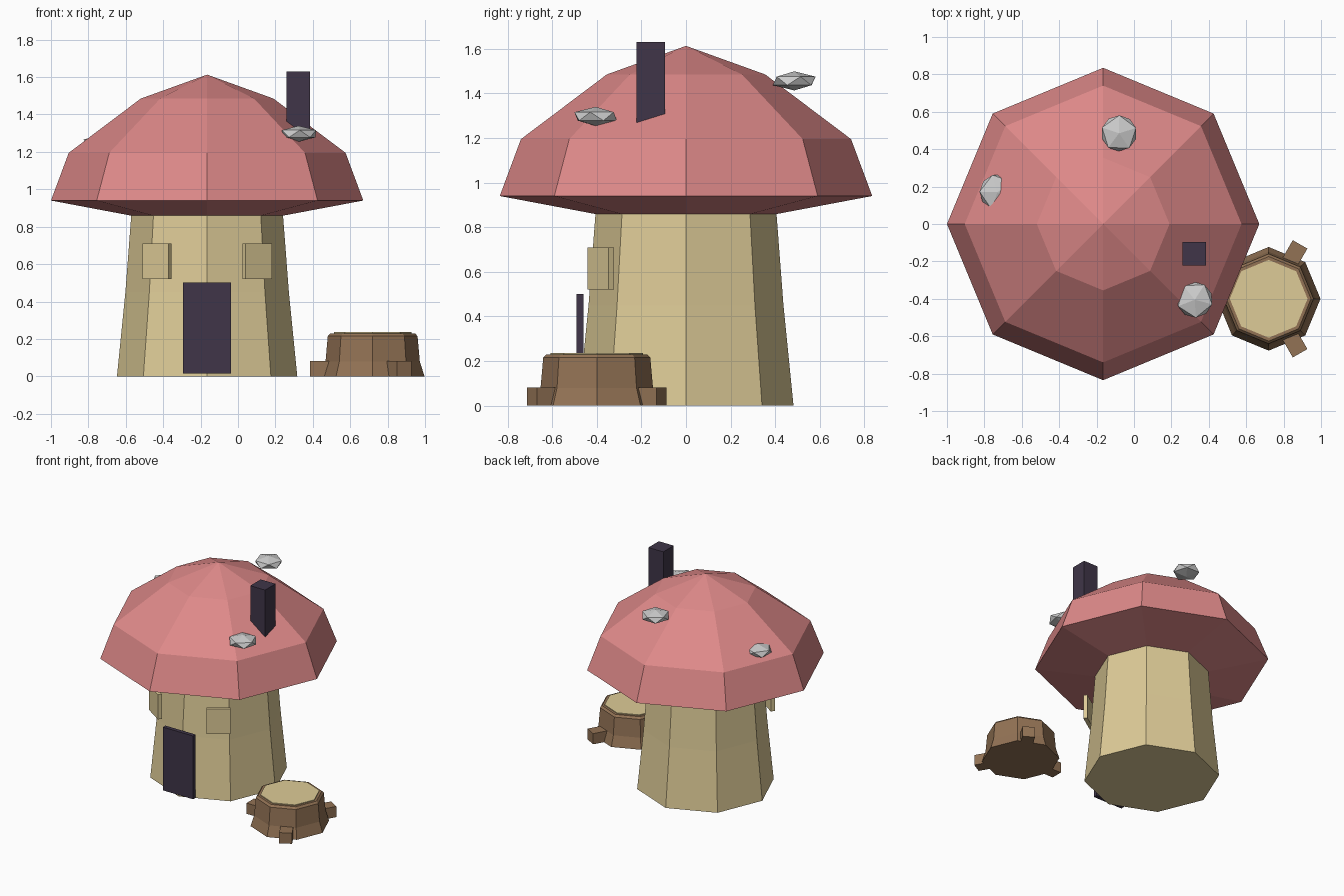
import bpy, bmesh
from math import cos, sin, pi, radians
from mathutils import Matrix, Vector

if "Cube" in bpy.data.objects:
    bpy.data.objects.remove(bpy.data.objects["Cube"])


def material(name, rgb):
    m = bpy.data.materials.new(name)
    m.diffuse_color = (*rgb, 1)
    m.use_nodes = True
    m.node_tree.nodes["Principled BSDF"].inputs["Base Color"].default_value = m.diffuse_color
    return m


CAP = material("cap red", (0.73, 0.25, 0.25))
CREAM = material("cream", (0.73, 0.60, 0.31))
DARK = material("dark plum", (0.05, 0.036, 0.065))
BARK = material("bark", (0.29, 0.17, 0.09))


def finish(name, bm, mat=None):
    bmesh.ops.recalc_face_normals(bm, faces=bm.faces)
    me = bpy.data.meshes.new(name)
    bm.to_mesh(me)
    bm.free()
    if mat:
        me.materials.append(mat)
    ob = bpy.data.objects.new(name, me)
    bpy.context.collection.objects.link(ob)
    return ob


def lathe(name, cx, cy, profile, mat, n=8):
    """Closed n-sided body from (radius, z) points; radius 0 makes a tip."""
    bm = bmesh.new()
    rings = []
    for r, z in profile:
        count = n if r > 0 else 1
        rings.append([bm.verts.new((cx + r * cos(2 * pi * i / n),
                                    cy + r * sin(2 * pi * i / n), z))
                      for i in range(count)])
    for a, b in zip(rings, rings[1:]):
        for i in range(n):
            j = (i + 1) % n
            if len(b) == 1:
                bm.faces.new((a[i], a[j], b[0]))
            else:
                bm.faces.new((a[i], a[j], b[j], b[i]))
    bm.faces.new(rings[0][::-1])
    if len(rings[-1]) > 1:
        bm.faces.new(rings[-1])
    return finish(name, bm, mat)


def box(name, centre, size, mat, angle=0):
    bm = bmesh.new()
    m = (Matrix.Translation(Vector(centre)) @ Matrix.Rotation(angle, 4, 'Z')
         @ Matrix.Diagonal((*size, 1)))
    bmesh.ops.create_cube(bm, size=1, matrix=m)
    return finish(name, bm, mat)


HX = -0.165  # house axis

# Stalk and cap
lathe("stalk", HX, 0, [(0.482, 0), (0.437, 0.45), (0.405, 0.87)], CREAM)
lathe("cap", HX, 0, [(0.40, 0.858), (0.835, 0.94), (0.74, 1.195),
                     (0.355, 1.485), (0, 1.613)], CAP)

# Door, windows and chimney
box("door", (-0.166, -0.475, 0.258), (0.256, 0.03, 0.485), DARK)
for side, label in ((-1, "left"), (1, "right")):
    box(label + "_window", (HX + side * 0.2675, -0.3825, 0.615),
        (0.168, 0.03, 0.19), CREAM, side * radians(34))
box("chimney", (0.322, -0.158, 1.415), (0.126, 0.126, 0.43), DARK)

# Flattened stones on the cap
for k, (p, turn) in enumerate([((-0.08, 0.485, 1.456), 0.3),
                               ((0.325, -0.405, 1.297), 1.0),
                               ((-0.73, 0.17, 1.247), 0.6)]):
    bm = bmesh.new()
    m = (Matrix.Translation(Vector(p)) @ Matrix.Diagonal((1, 1, 0.4, 1))
         @ Matrix.Rotation(turn, 4, 'Z'))
    bmesh.ops.create_icosphere(bm, subdivisions=1, radius=0.107, matrix=m)
    finish("stone_%d" % (k + 1), bm)

# Tree stump with pale cut face and three roots
SX, SY = 0.72, -0.40
lathe("stump", SX, SY, [(0.277, 0), (0.252, 0.08), (0.24, 0.215),
                        (0.226, 0.23)], BARK)
lathe("stump_cut_face", SX, SY, [(0.208, 0.22), (0.208, 0.236)], CREAM)
for k, deg in enumerate((60, 180, 300)):
    a = radians(deg)
    box("root_%d" % (k + 1), (SX + 0.269 * cos(a), SY + 0.269 * sin(a), 0.041),
        (0.134, 0.09, 0.082), BARK, a)
